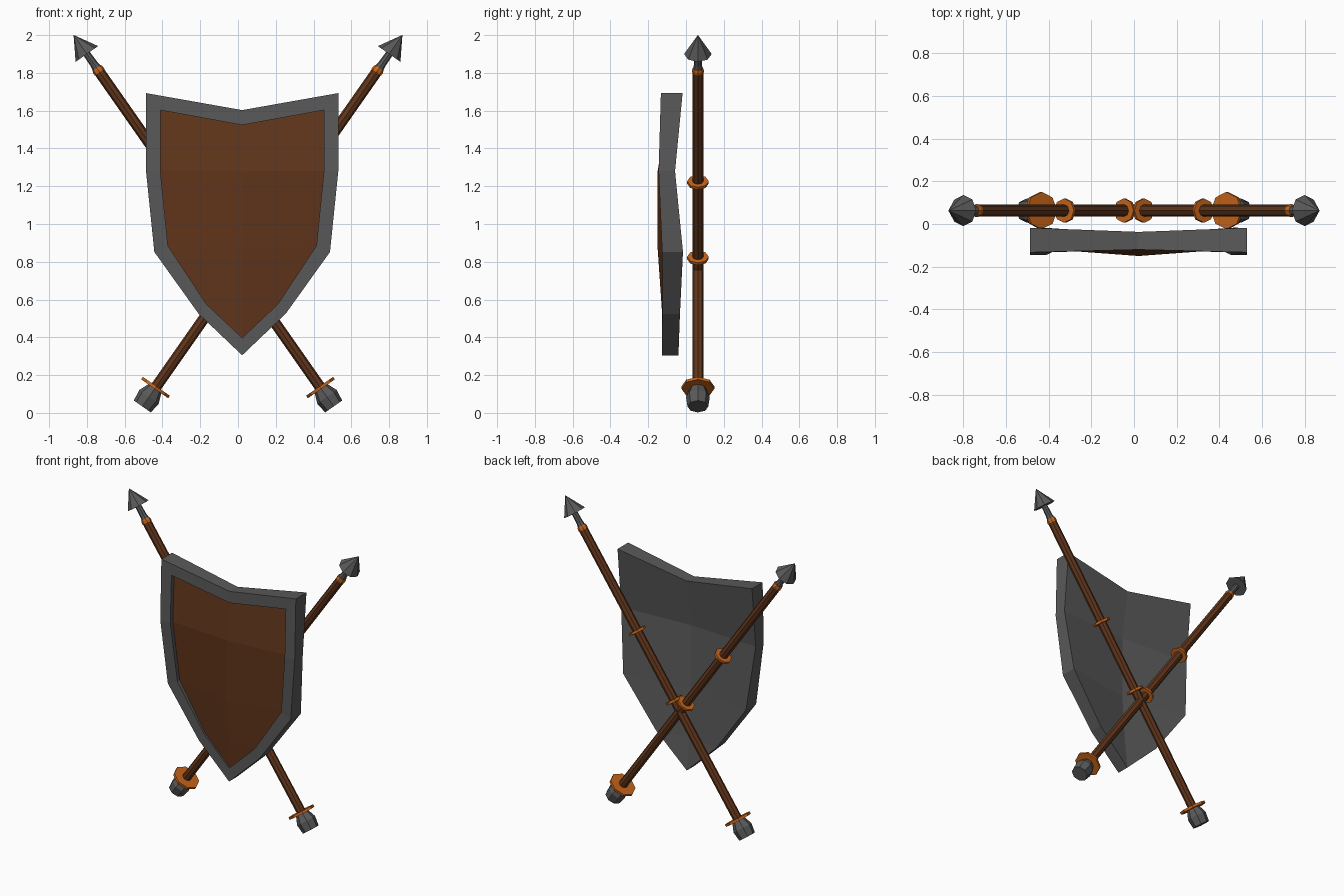
import bpy, bmesh, math
from mathutils import Matrix, Vector

if "Cube" in bpy.data.objects:
    bpy.data.objects.remove(bpy.data.objects["Cube"])


def material(name, rgb):
    m = bpy.data.materials.new(name)
    m.diffuse_color = (*rgb, 1)
    m.use_nodes = True
    m.node_tree.nodes["Principled BSDF"].inputs["Base Color"].default_value = m.diffuse_color
    return m


WOOD = material("wood", (0.12, 0.036, 0.011))
COPPER = material("copper", (0.58, 0.13, 0.01))
IRON = material("iron", (0.1, 0.1, 0.1))


def finish(name, bm, mat):
    bmesh.ops.remove_doubles(bm, verts=bm.verts, dist=1e-5)
    bmesh.ops.recalc_face_normals(bm, faces=bm.faces)
    me = bpy.data.meshes.new(name)
    bm.to_mesh(me)
    bm.free()
    me.materials.append(mat)
    ob = bpy.data.objects.new(name, me)
    bpy.context.collection.objects.link(ob)
    return ob


def lathe(name, profile, mat, place, n=8):
    """Turn (distance below tip, radius) pairs into an n-sided closed solid."""
    bm = bmesh.new()
    rings = [[bm.verts.new(place @ Vector((r * math.cos(2 * math.pi * i / n),
                                           r * math.sin(2 * math.pi * i / n), -s)))
              for i in range(n)] for s, r in profile]
    for a, b in zip(rings, rings[1:]):
        for i in range(n):
            j = (i + 1) % n
            bm.faces.new((a[i], a[j], b[j], b[i]))
    bm.faces.new(rings[0])
    bm.faces.new(rings[-1])
    return finish(name, bm, mat)


def disc(s, r, t=0.016):
    return [(s - t / 2, r), (s + t / 2, r)]


# Crossed spears, each built downwards from its tip
for side, label in ((1, "right"), (-1, "left")):
    place = (Matrix.Translation((side * 0.87, 0.063, 2.0))
             @ Matrix.Rotation(side * math.radians(35), 4, 'Y'))
    lathe("spear_head_" + label, [(0, 0.0005), (0.122, 0.073)], IRON, place)
    lathe("spear_neck_" + label, [(0.115, 0.019), (0.19, 0.021), (0.225, 0.027)], IRON, place)
    lathe("shaft_" + label, [(0.23, 0.029), (2.29, 0.029)], WOOD, place)
    lathe("neck_band_" + label, [(0.212, 0.027), (0.225, 0.031), (0.24, 0.031)], COPPER, place)
    for k, (s, r) in enumerate(((0.952, 0.057), (1.44, 0.057), (2.278, 0.087))):
        lathe(f"shaft_ring_{k + 1}_{label}", disc(s, r), COPPER, place)
    lathe("pommel_" + label, [(2.285, 0.042), (2.338, 0.063), (2.4, 0.055)], IRON, place)

# Shield half outlines, top centre to bottom tip
CX = 0.022
outer = [(0, 1.603), (0.509, 1.693), (0.509, 1.28), (0.465, 0.852), (0.23, 0.524), (0, 0.305)]
inner = [(0, 1.524), (0.433, 1.603), (0.433, 1.28), (0.393, 0.884), (0.19, 0.577), (0, 0.397)]
back_y = [-0.037, -0.018, -0.058, -0.016, -0.032, -0.04]
front_y = [-0.12, -0.133, -0.145, -0.126, -0.125, -0.128]
face_y = [-0.11, -0.103, -0.118, -0.1, -0.112, -0.118]


def loop(bm, half, ys):
    right = [(x, y, z) for (x, z), y in zip(half, ys)]
    left = [(-x, y, z) for x, y, z in right[-2:0:-1]]
    return [bm.verts.new((CX + x, y, z)) for x, y, z in right + left]


def band(bm, a, b):
    for i in range(len(a)):
        j = (i + 1) % len(a)
        bm.faces.new((a[i], a[j], b[j], b[i]))


def panel(bm, lp, mid):
    """Fill a loop with two columns of faces that meet on a centre ridge."""
    ridge = [lp[0]] + [bm.verts.new((CX, y, z)) for y, z in mid] + [lp[5]]
    for s in (1, -1):
        edge = [lp[s * i] for i in range(1, 5)]
        for i in range(3):
            bm.faces.new((ridge[i], edge[i], edge[i + 1], ridge[i + 1]))
        bm.faces.new((ridge[3], edge[3], ridge[4]))


# Shield body: back, outer wall, raised rim and its inner wall
bm = bmesh.new()
back = loop(bm, outer, back_y)
front = loop(bm, outer, front_y)
rim = loop(bm, inner, front_y)
seat = loop(bm, inner, face_y)
panel(bm, back, [(-0.09, 1.28), (-0.09, 0.852), (-0.065, 0.524)])
band(bm, back, front)
band(bm, front, rim)
band(bm, rim, seat)
finish("shield_rim", bm, IRON)

# Bulged wooden shield face
bm = bmesh.new()
panel(bm, loop(bm, inner, face_y), [(-0.15, 1.28), (-0.15, 0.87), (-0.13, 0.577)])
face = finish("shield_face", bm, WOOD)
bm = bmesh.new()
bm.from_mesh(face.data)
if sum(f.normal.y * f.calc_area() for f in bm.faces) > 0:
    bmesh.ops.reverse_faces(bm, faces=bm.faces)
bm.to_mesh(face.data)
bm.free()
